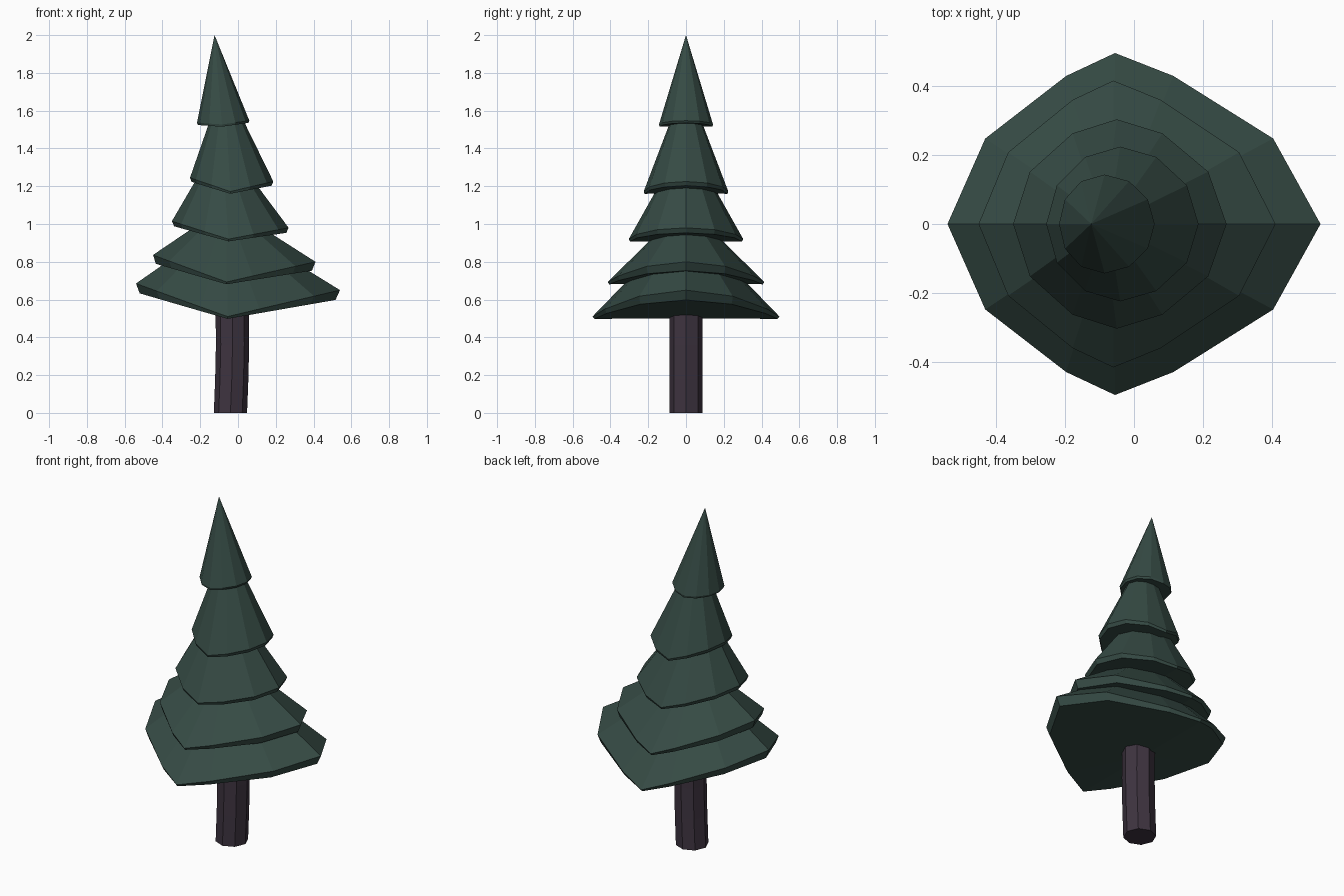
import bpy, bmesh
from math import cos, sin, pi, copysign

if "Cube" in bpy.data.objects:
    bpy.data.objects.remove(bpy.data.objects["Cube"])


def material(name, rgb):
    m = bpy.data.materials.new(name)
    m.diffuse_color = (*rgb, 1)
    m.use_nodes = True
    m.node_tree.nodes["Principled BSDF"].inputs["Base Color"].default_value = m.diffuse_color
    return m


def make_object(name, bm, mat):
    bmesh.ops.recalc_face_normals(bm, faces=bm.faces[:])
    me = bpy.data.meshes.new(name)
    bm.to_mesh(me)
    bm.free()
    me.materials.append(mat)
    ob = bpy.data.objects.new(name, me)
    bpy.context.collection.objects.link(ob)


def bridge(bm, a, b):
    n = len(a)
    for i in range(n):
        bm.faces.new((a[i], a[(i + 1) % n], b[(i + 1) % n], b[i]))


def fan(bm, ring, tip):
    for i in range(len(ring)):
        bm.faces.new((ring[i], ring[(i + 1) % len(ring)], tip))


green = material("needles", (0.036, 0.069, 0.058))
bark = material("bark", (0.048, 0.034, 0.051))


# Branch tier: 12-sided cone whose left and right edges are bent upward
def tier(name, left, right, front, apex, power, drop):
    (xl, zl), (xr, zr), (xf, ry, zf) = left, right, front
    bm = bmesh.new()
    rim, under = [], []
    mid, half = (xl + xr) / 2, (xr - xl) / 2
    for i in range(12):
        t = i * pi / 6
        c, s = cos(t), sin(t)
        w = abs(c) ** power
        x = mid + copysign(w, c) * half + (xf - mid) * s * s
        z = zf + w * ((zr if c > 0 else zl) - zf)
        rim.append(bm.verts.new((x, ry * s, z)))
        under.append(bm.verts.new((xf + (x - xf) * 0.96, ry * s * 0.98,
                                   z - drop * w - 0.012)))
    fan(bm, rim, bm.verts.new((apex[0], 0, apex[1])))
    bridge(bm, rim, under)
    fan(bm, under, bm.verts.new((xf, 0, zf - 0.01)))
    make_object(name, bm, green)


tier("branches_bottom", (-.54, .685), (.54, .65), (-.055, .495, .51), (-.06, 1.02), 1.8, .04)
tier("branches_lower", (-.45, .836), (.41, .80), (-.06, .415, .693), (-.06, 1.1), 1.75, .035)
tier("branches_middle", (-.35, 1.015), (.268, .98), (-.05, .303, .92), (-.09, 1.46), 1.25, .015)
tier("branches_upper", (-.254, 1.245), (.187, 1.225), (-.04, .224, 1.172), (-.075, 1.76), 1.1, .01)
tier("branches_top", (-.217, 1.536), (.06, 1.547), (-.085, .143, 1.527), (-.124, 2.0), 1.0, 0)

# Trunk: slightly bent octagonal column
bm = bmesh.new()
rings = [[bm.verts.new((x + .088 * cos(i * pi / 4), .088 * sin(i * pi / 4), z))
          for i in range(8)]
         for x, z in ((-.04, 0), (-.033, .18), (-.029, .36), (-.031, .58))]
for a, b in zip(rings, rings[1:]):
    bridge(bm, a, b)
bm.faces.new(rings[0])
bm.faces.new(rings[-1])
make_object("trunk", bm, bark)
